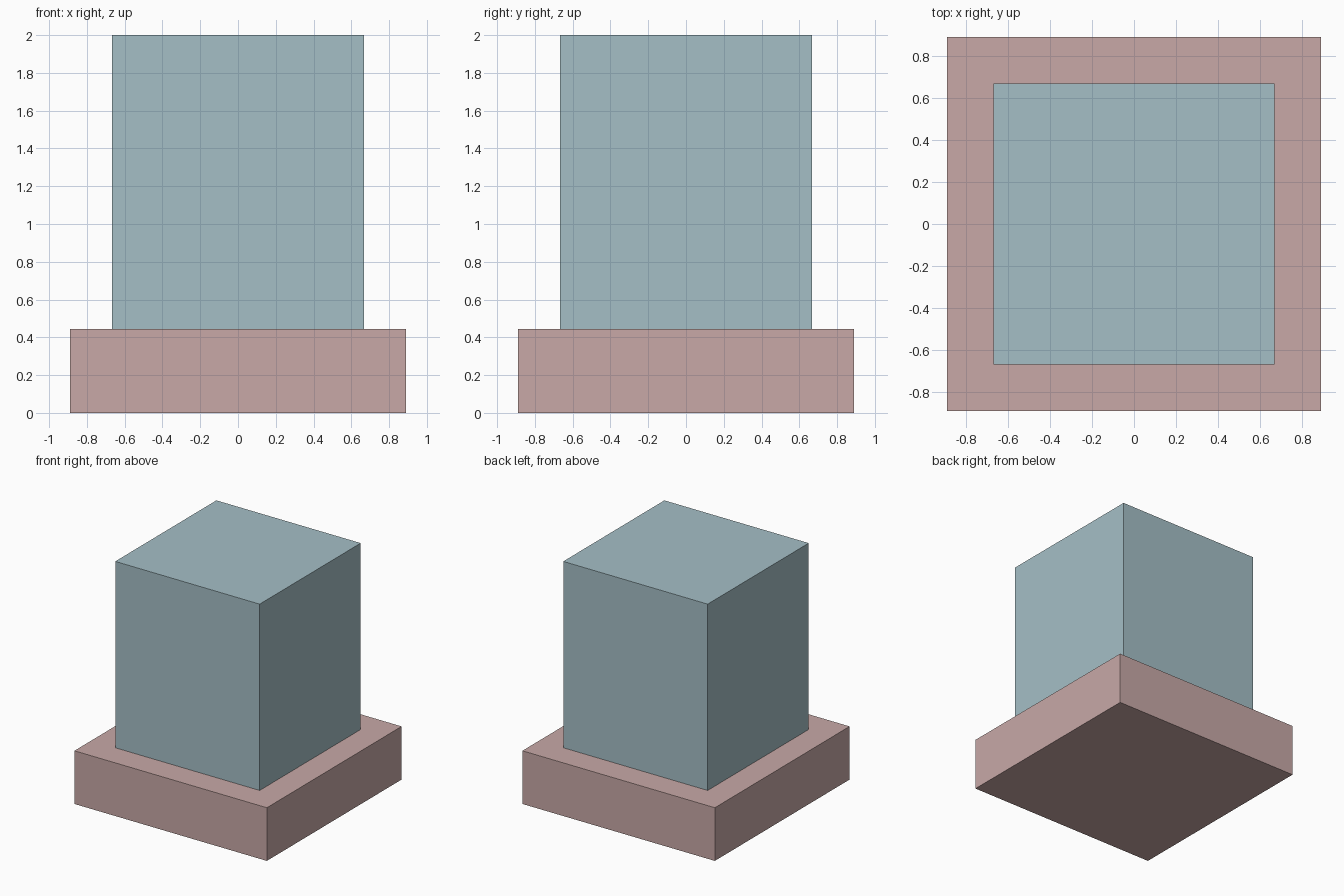
import bpy

if "Cube" in bpy.data.objects:
    bpy.data.objects.remove(bpy.data.objects["Cube"])


def material(name, rgb):
    m = bpy.data.materials.new(name)
    m.diffuse_color = (*rgb, 1.0)
    m.use_nodes = True
    m.node_tree.nodes["Principled BSDF"].inputs["Base Color"].default_value = m.diffuse_color
    return m


def box(name, half_width, z0, z1, mat):
    bpy.ops.mesh.primitive_cube_add(size=1, location=(0, 0, (z0 + z1) / 2))
    ob = bpy.context.object
    ob.name = name
    ob.scale = (2 * half_width, 2 * half_width, z1 - z0)
    bpy.ops.object.transform_apply(location=False, rotation=False, scale=True)
    ob.data.materials.append(mat)
    return ob


pink = material("dusty pink", (0.58, 0.397, 0.386))
blue = material("pale blue grey", (0.376, 0.521, 0.565))

# Wide square plinth
box("base", 0.889, 0.0, 0.444, pink)
# Tall block standing on the plinth
box("block", 0.667, 0.444, 2.0, blue)
